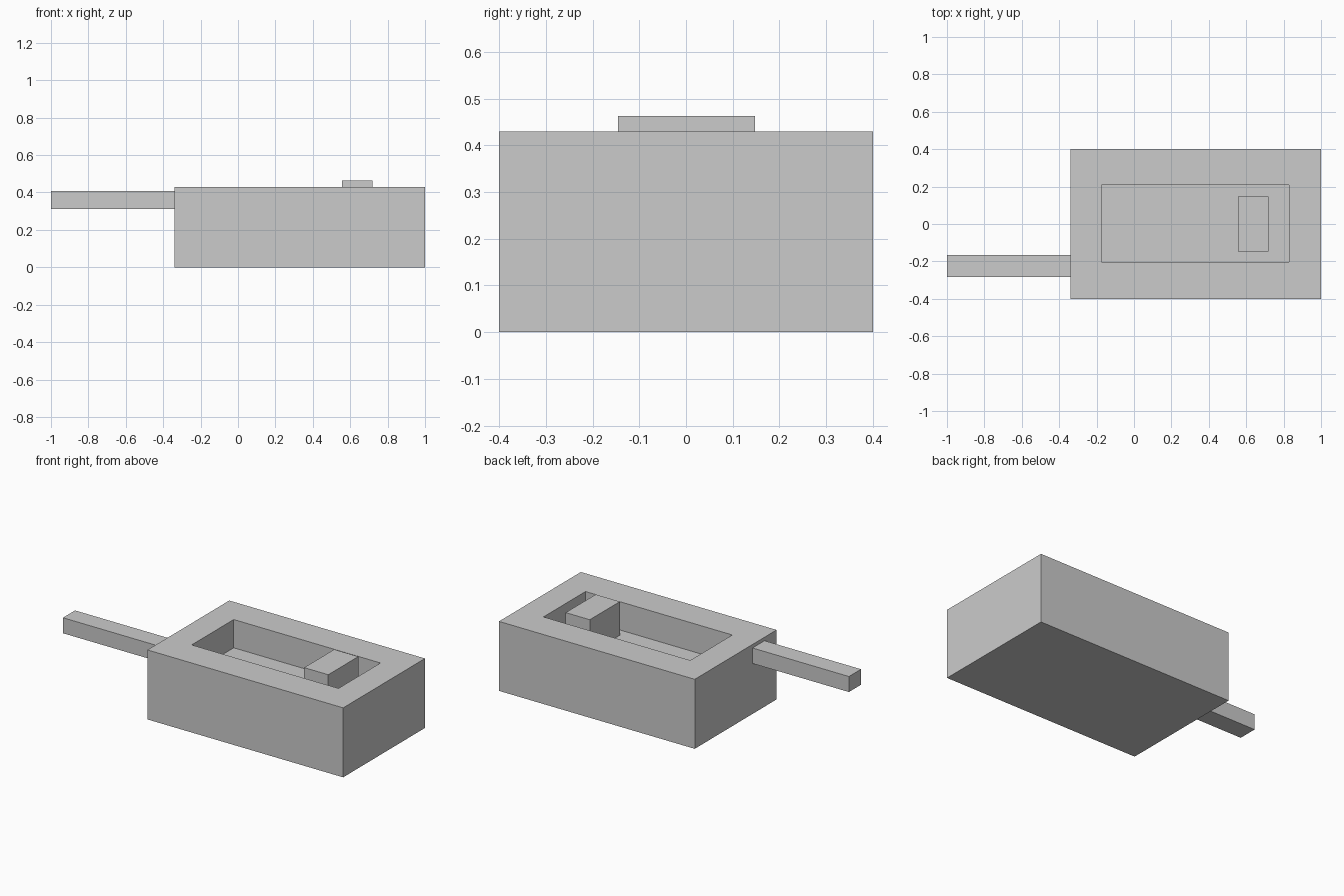
import bpy, bmesh

if "Cube" in bpy.data.objects:
    bpy.data.objects.remove(bpy.data.objects["Cube"])


def box(name, x, y, z, pocket=None):
    """Box from (min, max) ranges; optional pocket (x range, y range, floor z) in the top."""
    bm = bmesh.new()
    bmesh.ops.create_cube(bm, size=1)
    for v in bm.verts:
        v.co = [r[0] if c < 0 else r[1] for c, r in zip(v.co, (x, y, z))]
    bm.normal_update()
    if pocket:
        px, py, floor = pocket
        mx, my = sum(x) / 2, sum(y) / 2
        face = max(bm.faces, key=lambda f: f.calc_center_median().z)
        # rim: inset the top face and fit it to the opening
        bmesh.ops.inset_individual(bm, faces=[face], thickness=0.1)
        for v in face.verts:
            v.co.x = px[v.co.x > mx]
            v.co.y = py[v.co.y > my]
        # pocket walls and floor
        bmesh.ops.inset_individual(bm, faces=[face], thickness=0.0)
        for v in face.verts:
            v.co.z = floor
    bmesh.ops.recalc_face_normals(bm, faces=bm.faces)
    mesh = bpy.data.meshes.new(name)
    bm.to_mesh(mesh)
    bm.free()
    obj = bpy.data.objects.new(name, mesh)
    bpy.context.collection.objects.link(obj)
    return obj


FLOOR = 0.255

# Main block with a sunken rectangular pocket
box("body", (-0.34, 1.0), (-0.4, 0.4), (0, 0.43),
    pocket=((-0.175, 0.83), (-0.203, 0.208), FLOOR))

# Raised block standing on the pocket floor
box("inner_block", (0.555, 0.72), (-0.146, 0.148), (FLOOR, 0.463))

# Bar sticking out of the left side
box("side_bar", (-1.0, -0.34), (-0.283, -0.165), (0.312, 0.408))
